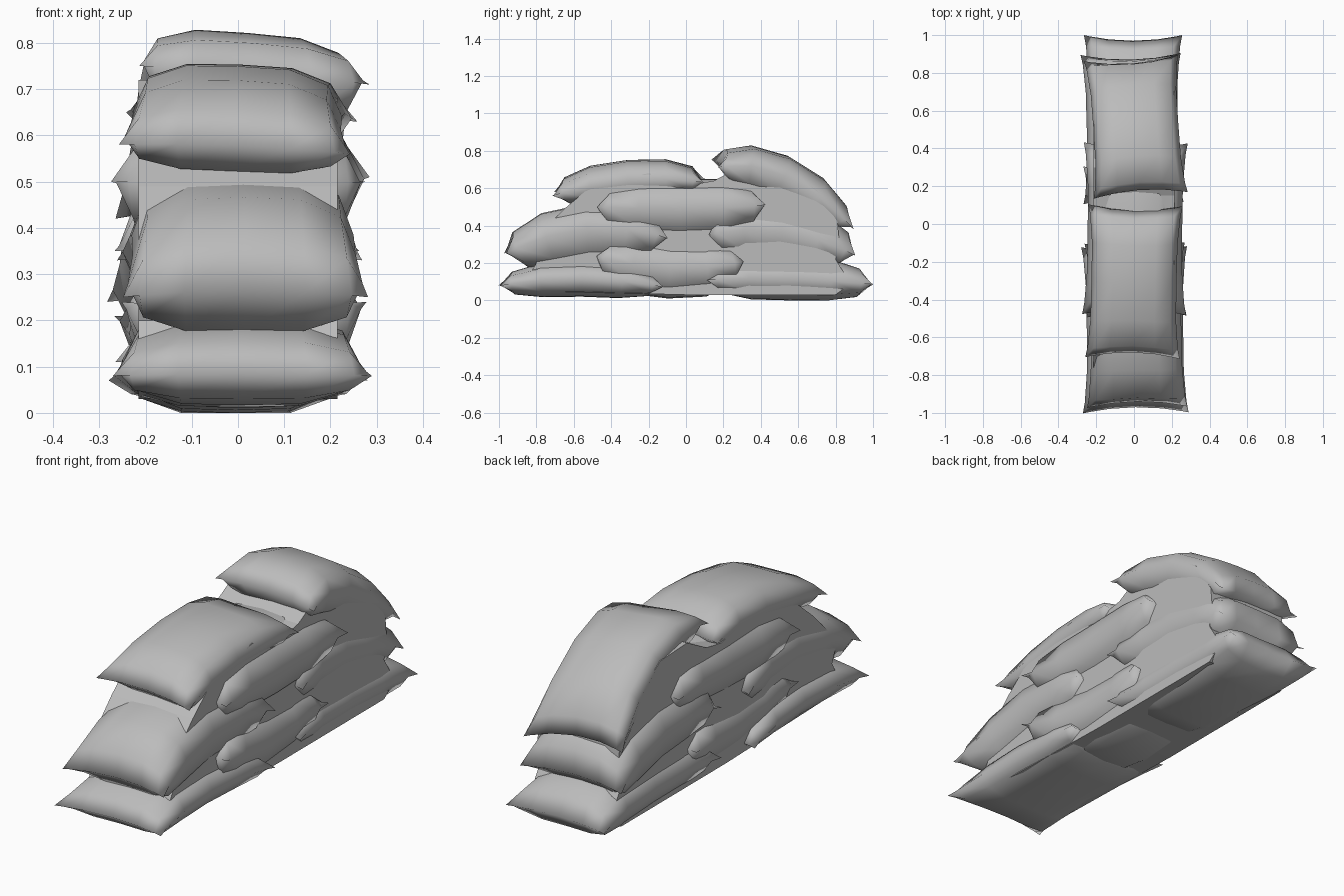
import bpy, bmesh, math

if "Cube" in bpy.data.objects:
    bpy.data.objects.remove(bpy.data.objects["Cube"])

cloth = bpy.data.materials.new("grey cloth")
cloth.diffuse_color = (0.5, 0.5, 0.5, 1)
cloth.use_nodes = True
cloth.node_tree.nodes["Principled BSDF"].inputs["Base Color"].default_value = cloth.diffuse_color
N = 6


def bag(name, front, mid_z, back, up, down, x=0, yaw=0, roll=0, half_w=0.265):
    """Stuffed sack: pinched corners, steep sides, spine bent through front, middle, back."""
    (y0, z0), (y1, z1) = front, back
    cy, hy = (y0 + y1) / 2, (y1 - y0) / 2
    ts = [math.sin(math.pi / 2 * (2 * i / N - 1)) for i in range(N + 1)]
    verts, faces, ids = [], [], {}
    for side in (1, -1):
        for i, u in enumerate(ts):
            for j, v in enumerate(ts):
                rim = i in (0, N) or j in (0, N)
                if rim and (i, j, 1) in ids:
                    ids[i, j, side] = ids[i, j, 1]
                    continue
                # Edges draw inward between the corners
                px = u * (half_w - 0.025 * (1 - v ** 4))
                py = v * (hy - 0.03 * (1 - u * u))
                s = py / hy
                pz = mid_z + (z1 - z0) / 2 * s + ((z0 + z1) / 2 - mid_z) * s * s
                slope = ((z1 - z0) / 2 + ((z0 + z1) - 2 * mid_z) * s) / hy
                # Fill thickness, pushed out along the spine normal
                fill = math.sqrt(max(0, (1 - u ** 4) * (1 - v ** 4)))
                t = side * (up if side > 0 else down) * fill
                n = math.hypot(1, slope)
                py, pz = py - t * slope / n, pz + t / n + px * math.tan(roll)
                verts.append((x + px * math.cos(yaw) - py * math.sin(yaw),
                              cy + px * math.sin(yaw) + py * math.cos(yaw), max(pz, 0)))
                ids[i, j, side] = len(verts) - 1
        for i in range(N):
            for j in range(N):
                f = [ids[i, j, side], ids[i + 1, j, side],
                     ids[i + 1, j + 1, side], ids[i, j + 1, side]]
                faces.append(f if side > 0 else f[::-1])
    me = bpy.data.meshes.new(name)
    me.from_pydata(verts, [], faces)
    me.materials.append(cloth)
    me.shade_smooth()
    ob = bpy.data.objects.new(name, me)
    bpy.context.collection.objects.link(ob)


# Bottom course
bag("bottom_front_bag", (-1.0, 0.08), 0.115, (-0.12, 0.07), 0.095, 0.095, x=0.005, yaw=0.01, half_w=0.28)
bag("bottom_middle_bag", (-0.49, 0.24), 0.17, (0.31, 0.21), 0.15, 0.16, x=0.005, yaw=0.02)
bag("bottom_back_bag", (0.11, 0.11), 0.115, (1.0, 0.085), 0.12, 0.115, x=-0.005, half_w=0.26)
# Middle course, draped over the bottom one
bag("middle_front_bag", (-0.97, 0.25), 0.385, (-0.1, 0.33), 0.13, 0.19, x=0.01, yaw=0.015)
bag("middle_middle_bag", (-0.48, 0.5), 0.49, (0.43, 0.51), 0.16, 0.17, x=0.005, yaw=-0.01, half_w=0.275)
bag("middle_back_bag", (0.11, 0.35), 0.37, (0.9, 0.24), 0.15, 0.18, x=-0.01, yaw=0.02)
# Top course
bag("top_front_bag", (-0.71, 0.57), 0.65, (0.1, 0.64), 0.1, 0.11, yaw=-0.02, roll=-0.04, half_w=0.25)
bag("top_back_bag", (0.15, 0.73), 0.685, (0.88, 0.40), 0.09, 0.15, x=0.01, yaw=0.07, roll=-0.08, half_w=0.25)

# Packed core closing the crevices along the flanks
outline = [(-0.88, 0.06), (-0.8, 0.2), (-0.84, 0.3), (-0.65, 0.49), (-0.52, 0.6), (-0.2, 0.68),
           (0.04, 0.62), (0.15, 0.64), (0.3, 0.72), (0.5, 0.71), (0.7, 0.59), (0.81, 0.42),
           (0.82, 0.31), (0.8, 0.22), (0.88, 0.09), (0.8, 0.03), (0.0, 0.03), (-0.8, 0.05)]
bm = bmesh.new()
face = bm.faces.new([bm.verts.new((-0.215, y, z)) for y, z in outline])
ext = bmesh.ops.extrude_face_region(bm, geom=[face])
bmesh.ops.translate(bm, vec=(0.43, 0, 0), verts=[g for g in ext["geom"] if isinstance(g, bmesh.types.BMVert)])
bmesh.ops.recalc_face_normals(bm, faces=bm.faces)
mesh = bpy.data.meshes.new("packed_core")
bm.to_mesh(mesh)
bm.free()
mesh.materials.append(cloth)
bpy.context.collection.objects.link(bpy.data.objects.new("packed_core", mesh))
